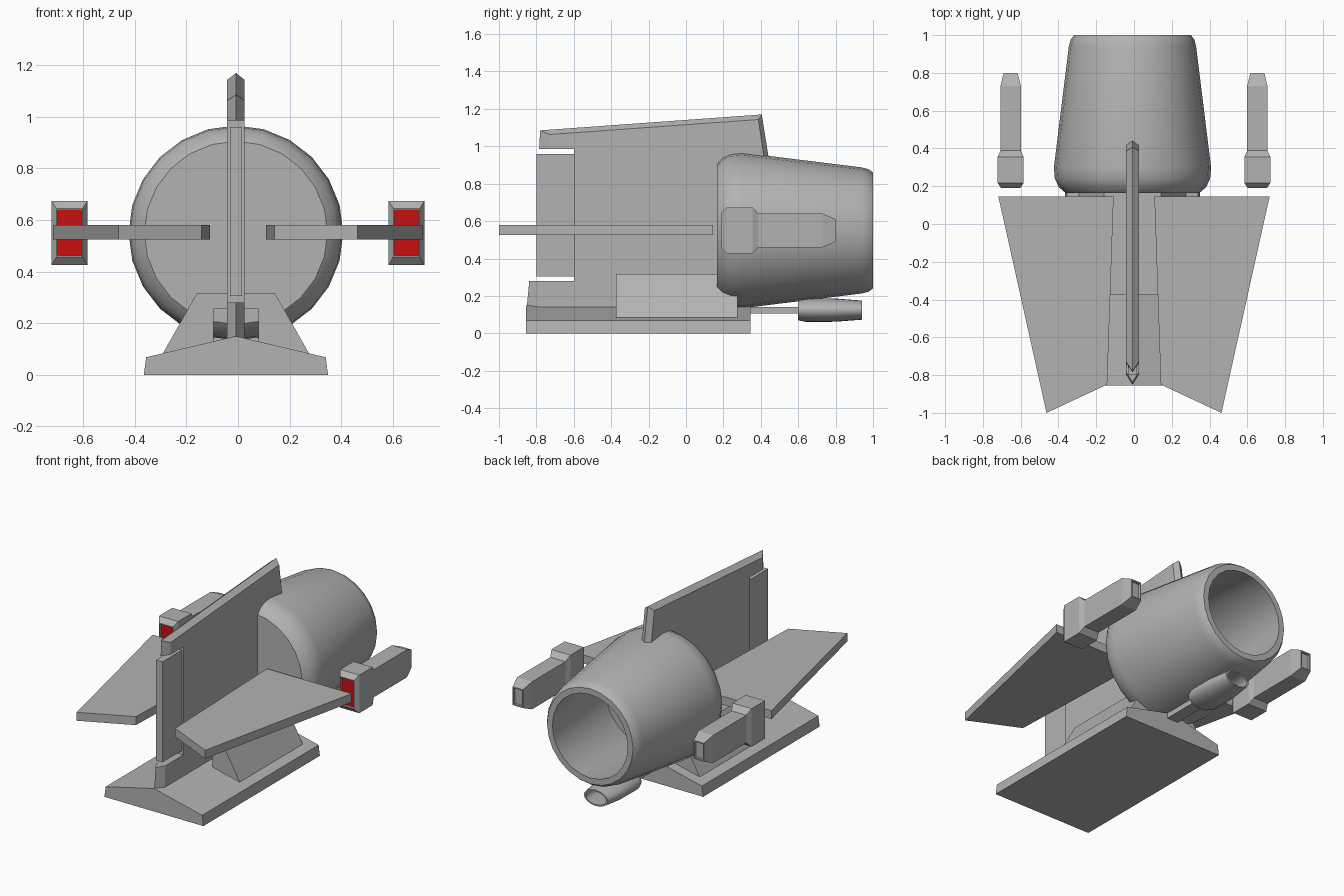
import bpy, bmesh, math

if "Cube" in bpy.data.objects:
    bpy.data.objects.remove(bpy.data.objects["Cube"], do_unlink=True)


def make_material(name, color):
    mat = bpy.data.materials.new(name)
    mat.use_nodes = True
    mat.diffuse_color = color
    mat.node_tree.nodes["Principled BSDF"].inputs["Base Color"].default_value = color
    return mat


GREY = make_material("hull grey", (0.45, 0.45, 0.45, 1))
RED = make_material("intake red", (0.6, 0.005, 0.005, 1))
MID = -0.008          # centre plane of the hull parts
AXIS_Z = 0.55         # height of the engine axis


def finish(name, bm, smooth=False):
    bmesh.ops.recalc_face_normals(bm, faces=bm.faces[:])
    mesh = bpy.data.meshes.new(name)
    bm.to_mesh(mesh)
    bm.free()
    mesh.materials.append(GREY)
    mesh.materials.append(RED)
    obj = bpy.data.objects.new(name, mesh)
    bpy.context.collection.objects.link(obj)
    if smooth:
        bpy.ops.object.select_all(action="DESELECT")
        obj.select_set(True)
        bpy.context.view_layer.objects.active = obj
        bpy.ops.object.shade_smooth_by_angle(angle=math.radians(32))
    return obj


def loft(name, rings, cap=True, smooth=False, red_cap=False):
    """Skin a list of point rings of equal length, capping both ends."""
    bm = bmesh.new()
    loops = [[bm.verts.new(p) for p in ring] for ring in rings]
    n = len(loops[0])
    for a, b in zip(loops, loops[1:]):
        for i in range(n):
            j = (i + 1) % n
            bm.faces.new((a[i], a[j], b[j], b[i]))
    if cap:
        first = bm.faces.new(loops[0])
        bm.faces.new(loops[-1])
        first.material_index = int(red_cap)
    return finish(name, bm, smooth)


def extrude_y(name, profile, y0, y1):
    return loft(name, [[(MID + x, y, z) for x, z in profile] for y in (y0, y1)])


def revolve_y(name, profile, z, stretch=1.0, sides=24):
    turn = [2 * math.pi * i / sides for i in range(sides)]
    rings = [[(MID + r * stretch * math.sin(a), y, z + r * math.cos(a)) for a in turn]
             for y, r in profile]
    return loft(name, rings, smooth=True)


def rect(x, y, z, hx, hz):
    return [(x - hx, y, z - hz), (x + hx, y, z - hz),
            (x + hx, y, z + hz), (x - hx, y, z + hz)]


# Main engine: rounded barrel with a deep open nozzle
revolve_y("main_engine", [
    (0.165, 0.355), (0.195, 0.39), (0.24, 0.411), (0.30, 0.416), (0.94, 0.337),
    (0.975, 0.328), (1.0, 0.31), (1.0, 0.272), (0.38, 0.33)], AXIS_Z)

# Small flattened exhaust below the engine
revolve_y("lower_exhaust", [
    (0.60, 0.054), (0.64, 0.063), (0.80, 0.062), (0.94, 0.051),
    (0.94, 0.043), (0.72, 0.05)], 0.124, stretch=1.7)

# Strut carrying the exhaust
loft("exhaust_strut", [
    [(MID + x, 0.25, z) for x, z in ((-.04, .105), (.04, .105), (.04, .14), (-.04, .14))],
    [(MID + x, y, z) for x, y, z in
     ((-.04, .62, .105), (.04, .62, .105), (.04, .62, .14), (-.04, .62, .14))]])

# Base skid with a shallow ridged top
extrude_y("base_skid", [(-.357, 0), (.357, 0), (.348, .068), (0, .15), (-.348, .068)],
          -0.855, 0.345)

# Saddle between skid and engine, with a tunnel through the middle
extrude_y("engine_saddle", [
    (-.285, .08), (-.15, .318), (.15, .318), (.285, .08),
    (.087, .08), (.087, .255), (-.087, .255), (-.087, .08)], -0.375, 0.275)

# Vertical fin: flat sides chamfered to a central ridge
ridge = [(-.852, .13), (-.838, .28), (-.6, .28), (-.6, .985), (-.785, .985),
         (-.78, 1.085), (.405, 1.17), (.445, .92), (.2, .86), (.2, .13)]
side = [(-.795, .13), (-.785, .28), (-.6, .28), (-.6, .985), (-.735, .985),
        (-.73, 1.063), (.387, 1.143), (.42, .92), (.2, .86), (.2, .13)]
loft("vertical_fin", [
    [(MID + x, y, z) for y, z in outline]
    for x, outline in ((-.034, side), (0, ridge), (.034, side))])

# Narrow panel set into the notch at the front of the fin
extrude_y("fin_front_panel", [(-.023, .305), (.023, .305), (.023, .96), (-.023, .96)],
          -0.80, -0.59)

# Wings and outboard engine pods on both sides
for s, label in ((1, "left"), (-1, "right")):
    plan = [(.108, .145), (.718, .145), (.463, -1.0), (.142, -.85)]
    loft(label + "_wing", [[(s * x, y, z) for x, y in plan] for z in (.525, .58)])

    # Pod sections: front recess, rim, block, step, body, tapered tail, rear recess
    sections = [
        (.205, .046, .088), (.19, .046, .088), (.19, .051, .094), (.218, .069, .124),
        (.355, .069, .124), (.388, .054, .09), (.73, .054, .09), (.80, .037, .06),
        (.80, .030, .052), (.785, .030, .052)]
    loft(label + "_pod",
         [rect(s * .653, y, AXIS_Z, hx, hz) for y, hx, hz in sections], red_cap=True)
